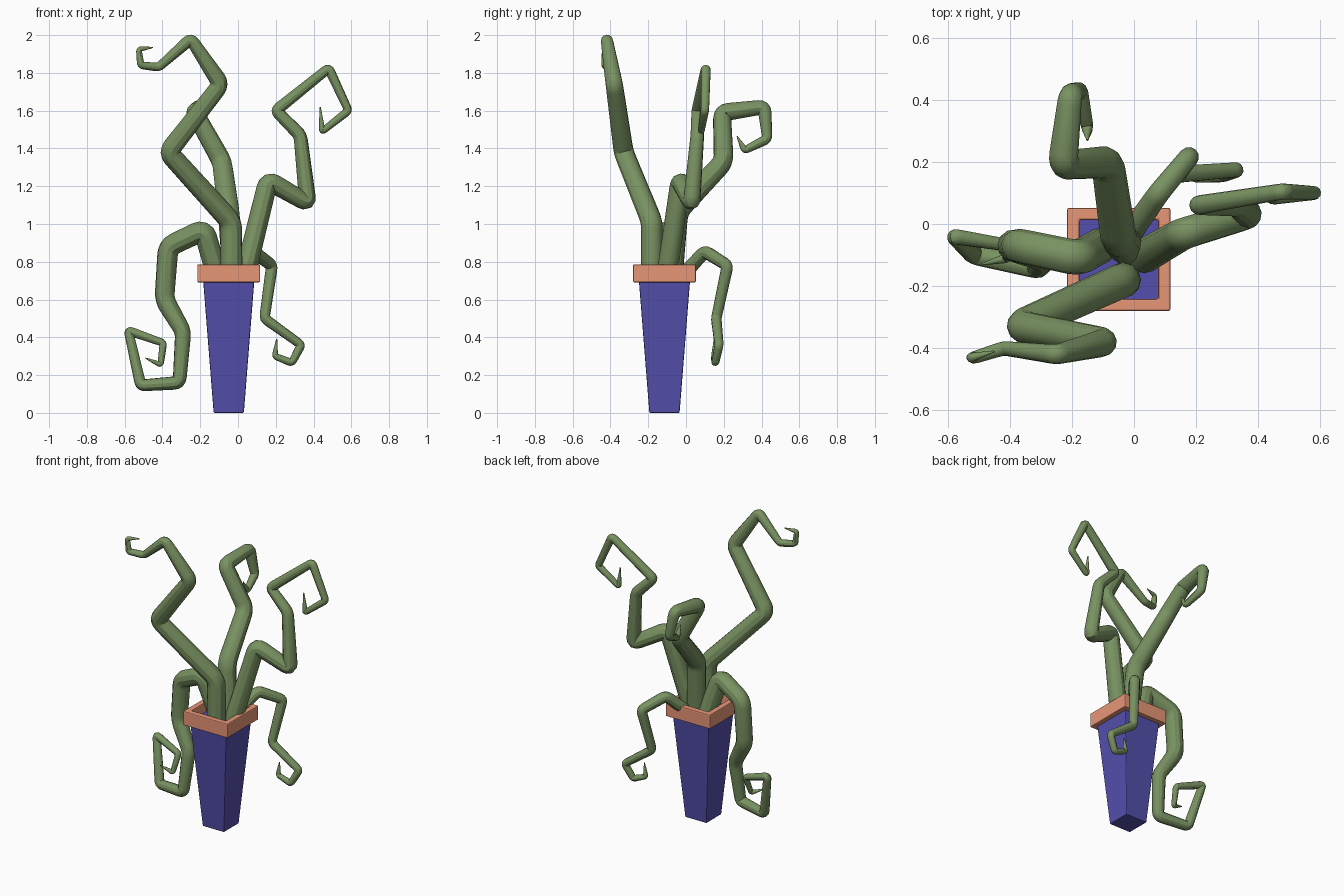
import bpy
import bmesh
from mathutils import Vector

cube = bpy.data.objects.get("Cube")
if cube:
    bpy.data.objects.remove(cube, do_unlink=True)


def material(name, color):
    mat = bpy.data.materials.new(name)
    mat.use_nodes = True
    mat.diffuse_color = (*color, 1)
    mat.node_tree.nodes["Principled BSDF"].inputs["Base Color"].default_value = (*color, 1)
    return mat


green = material("vine green", (0.19, 0.285, 0.12))
blue = material("pot blue", (0.088, 0.078, 0.42))
clay = material("rim clay", (0.8, 0.305, 0.185))

POT = Vector((-0.049, -0.114, 0))


def square_lathe(name, profile, mat, closed):
    """Square rings (half width, height) joined in order."""
    bm = bmesh.new()
    rings = [[bm.verts.new(POT + Vector((sx * h, sy * h, z)))
              for sx, sy in ((-1, -1), (1, -1), (1, 1), (-1, 1))] for h, z in profile]
    pairs = list(zip(rings, rings[1:]))
    if closed:
        pairs.append((rings[-1], rings[0]))
    else:
        bm.faces.new(rings[0])
        bm.faces.new(rings[-1])
    for a, b in pairs:
        for i in range(4):
            j = (i + 1) % 4
            bm.faces.new((a[i], a[j], b[j], b[i]))
    bmesh.ops.recalc_face_normals(bm, faces=bm.faces)
    mesh = bpy.data.meshes.new(name)
    bm.to_mesh(mesh)
    bm.free()
    mesh.materials.append(mat)
    obj = bpy.data.objects.new(name, mesh)
    bpy.context.collection.objects.link(obj)
    bevel = obj.modifiers.new("soft edges", "BEVEL")
    bevel.width = 0.006
    bevel.segments = 2


def rounded(points):
    """Replace each corner of the path with a short arc."""
    pts = [(Vector(p[:3]), p[3]) for p in points]
    out = [pts[0]]
    for (a, ra), (b, rb), (c, rc) in zip(pts, pts[1:], pts[2:]):
        ta = min(0.4, 0.8 * rb / (a - b).length)
        tc = min(0.4, 0.8 * rb / (c - b).length)
        start, end = b.lerp(a, ta), b.lerp(c, tc)
        r0, r1 = rb + (ra - rb) * ta, rb + (rc - rb) * tc
        for k in range(5):
            t = k / 4
            pos = start.lerp(b, t).lerp(b.lerp(end, t), t)
            out.append((pos, r0 + (r1 - r0) * t))
    out.append(pts[-1])
    return out


def vine(name, points):
    path = rounded(points)
    curve = bpy.data.curves.new(name, "CURVE")
    curve.dimensions = "3D"
    curve.bevel_depth = 1
    curve.bevel_resolution = 4
    curve.use_fill_caps = True
    spline = curve.splines.new("POLY")
    spline.points.add(len(path) - 1)
    for p, (pos, r) in zip(spline.points, path):
        p.co = (*pos, 1)
        p.radius = r
    curve.materials.append(green)
    obj = bpy.data.objects.new(name, curve)
    bpy.context.collection.objects.link(obj)
    bpy.ops.object.select_all(action="DESELECT")
    obj.select_set(True)
    bpy.context.view_layer.objects.active = obj
    bpy.ops.object.convert(target="MESH")
    bpy.ops.object.shade_smooth_by_angle()


# Tapered square pot and its rim
square_lathe("pot", [(0.08, 0), (0.137, 0.72)], blue, False)
square_lathe("pot_rim", [(0.166, 0.691), (0.166, 0.786), (0.127, 0.786), (0.127, 0.691)], clay, True)

# Vines: x, y, z, radius along each path
vine("front_vine", [
    (-0.035, -0.18, 0.66, 0.058), (-0.035, -0.18, 1.01, 0.057), (-0.37, -0.33, 1.38, 0.053),
    (-0.09, -0.38, 1.74, 0.046), (-0.25, -0.42, 1.98, 0.032), (-0.42, -0.4, 1.83, 0.023),
    (-0.515, -0.43, 1.84, 0.02), (-0.525, -0.43, 1.925, 0.015), (-0.45, -0.41, 1.935, 0.003)])
vine("left_vine", [
    (0.02, -0.11, 0.66, 0.056), (0.16, -0.03, 1.23, 0.052), (0.37, 0.03, 1.11, 0.046),
    (0.33, 0.06, 1.47, 0.036), (0.2, 0.06, 1.6, 0.031), (0.48, 0.105, 1.825, 0.026),
    (0.585, 0.1, 1.6, 0.022), (0.445, 0.08, 1.49, 0.018), (0.435, 0.08, 1.62, 0.003)])
vine("back_vine", [
    (-0.02, -0.08, 0.66, 0.058), (-0.05, -0.045, 1.07, 0.058), (-0.085, 0.2, 1.33, 0.053),
    (-0.23, 0.19, 1.59, 0.048), (-0.205, 0.415, 1.62, 0.038), (-0.175, 0.43, 1.45, 0.027),
    (-0.15, 0.31, 1.39, 0.02), (-0.15, 0.27, 1.465, 0.003)])
vine("right_vine", [
    (-0.09, -0.06, 0.66, 0.057), (-0.18, -0.11, 0.97, 0.057), (-0.37, -0.07, 0.88, 0.055),
    (-0.39, -0.07, 0.6, 0.052), (-0.29, -0.11, 0.43, 0.043), (-0.31, -0.14, 0.16, 0.036),
    (-0.515, -0.1, 0.145, 0.031), (-0.58, -0.04, 0.435, 0.025), (-0.395, -0.07, 0.37, 0.02),
    (-0.41, -0.11, 0.255, 0.016), (-0.49, -0.13, 0.29, 0.003)])
vine("left_back_vine", [
    (-0.04, -0.07, 0.67, 0.038), (0.08, 0.1, 0.855, 0.035), (0.18, 0.22, 0.78, 0.032),
    (0.14, 0.16, 0.5, 0.028), (0.335, 0.175, 0.36, 0.024), (0.285, 0.155, 0.265, 0.021),
    (0.195, 0.15, 0.3, 0.017), (0.205, 0.15, 0.39, 0.003)])
